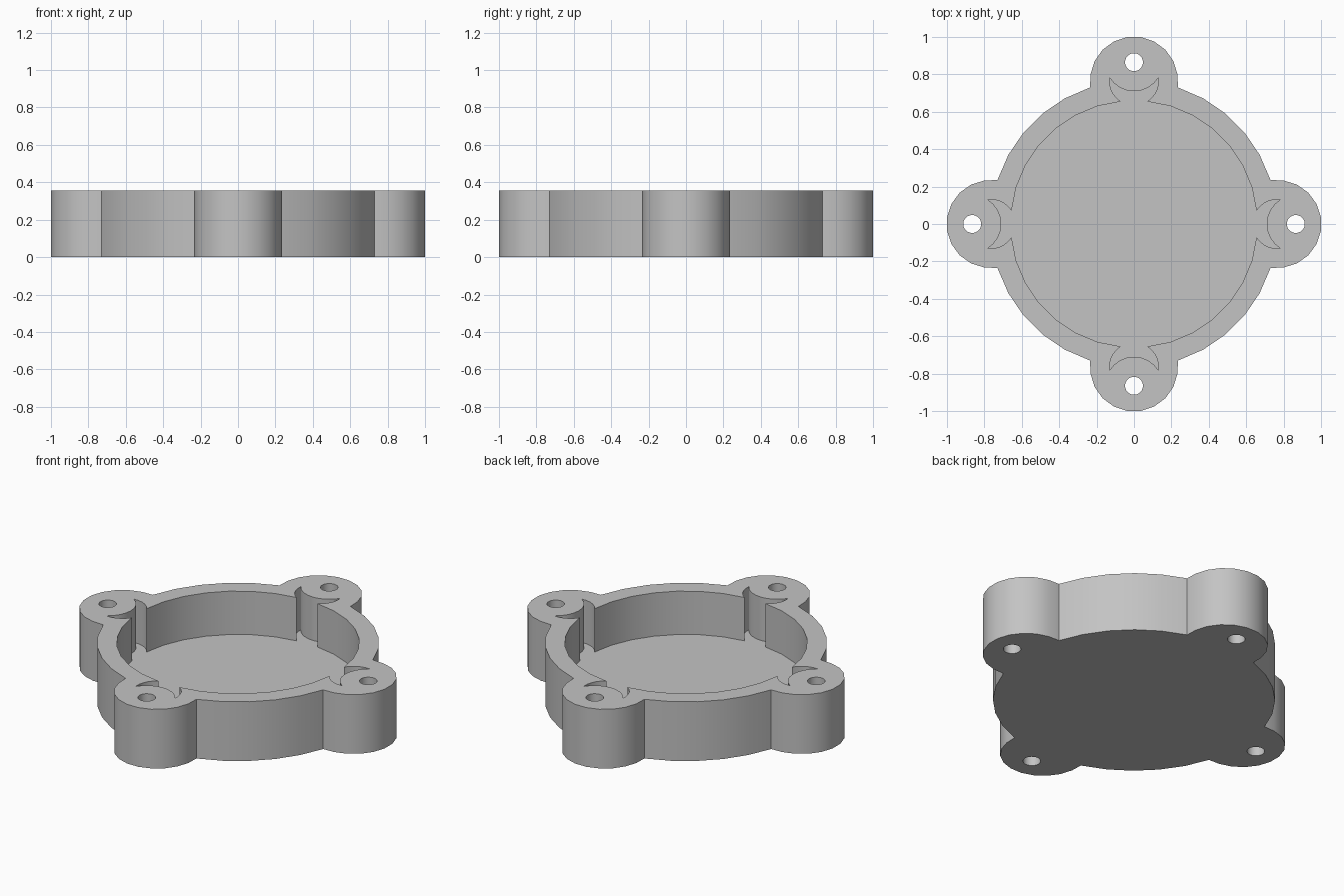
import bpy, bmesh
from math import sin, cos, radians
from mathutils import Matrix, Vector

cube = bpy.data.objects.get("Cube")
if cube:
    bpy.data.objects.remove(cube, do_unlink=True)

HEIGHT, FLOOR = 0.355, 0.095
BODY_R, CAVITY_R = 0.767, 0.66
LOBE_R, BOSS_Y, BOSS_R = 0.235, 0.865, 0.155
NOTCH_R, HOLE_R = 0.132, 0.048

grey = bpy.data.materials.new("plain grey")
grey.use_nodes = True
grey.diffuse_color = (0.55, 0.55, 0.55, 1)
grey.node_tree.nodes["Principled BSDF"].inputs["Base Color"].default_value = grey.diffuse_color


def arc(cy, r, start, end, steps):
    """Points of an arc centred on (0, cy), angles in degrees."""
    angles = [radians(start + (end - start) * i / steps) for i in range(steps + 1)]
    return [Vector((r * cos(a), cy + r * sin(a), 0)) for a in angles]


def four_times(points):
    """Repeat a quarter outline around the centre."""
    return [Matrix.Rotation(radians(90 * k), 3, "Z") @ p for k in range(4) for p in points]


def prism(name, outlines, bottom, top):
    """Extrude closed outlines into one solid object."""
    bm = bmesh.new()
    for outline in outlines:
        verts = []
        for p in outline:
            if not verts or (p - Vector((*verts[-1].co.xy, 0))).length > 0.002:
                verts.append(bm.verts.new((p.x, p.y, bottom)))
        face = bm.faces.new(verts)
        new = bmesh.ops.extrude_face_region(bm, geom=[face])["geom"]
        moved = [v for v in new if isinstance(v, bmesh.types.BMVert)]
        bmesh.ops.translate(bm, verts=moved, vec=(0, 0, top - bottom))
    bmesh.ops.recalc_face_normals(bm, faces=bm.faces)
    mesh = bpy.data.meshes.new(name)
    bm.to_mesh(mesh)
    bm.free()
    mesh.materials.append(grey)
    obj = bpy.data.objects.new(name, mesh)
    bpy.context.collection.objects.link(obj)
    return obj


# Round body with four straight-sided mounting lobes
lobe = ([Vector((LOBE_R, 0.73, 0))] + arc(BODY_R, LOBE_R, 8, 172, 9)
        + [Vector((-LOBE_R, 0.73, 0))])
housing = prism("housing", [four_times(lobe + arc(0, BODY_R, 108, 162, 5)[1:-1])], 0, HEIGHT)

# Round cavity whose wall opens into a crescent notch in front of each screw boss
notch = (arc(BODY_R, NOTCH_R, -58, 7, 5) + arc(BOSS_Y, BOSS_R, -32, -148, 8)
         + arc(BODY_R, NOTCH_R, 173, 238, 5))
pocket = prism("pocket_cutter", [four_times(notch + arc(0, CAVITY_R, 96, 174, 7)[1:-1])],
               FLOOR, HEIGHT + 0.1)

# Screw holes right through the lobes
hole = arc(BOSS_Y, HOLE_R, 0, 345, 23)
holes = prism("screw_hole_cutter",
              [[Matrix.Rotation(radians(90 * k), 3, "Z") @ p for p in hole] for k in range(4)],
              -0.1, HEIGHT + 0.1)

# Cut the pocket and holes, then keep only the finished housing
for cutter in (pocket, holes):
    cutter.hide_render = True
    mod = housing.modifiers.new(cutter.name, "BOOLEAN")
    mod.operation, mod.solver, mod.object = "DIFFERENCE", "EXACT", cutter
bpy.ops.object.select_all(action="DESELECT")
housing.select_set(True)
bpy.context.view_layer.objects.active = housing
for mod in list(housing.modifiers):
    bpy.ops.object.modifier_apply(modifier=mod.name)
for cutter in (pocket, holes):
    bpy.data.objects.remove(cutter, do_unlink=True)
bpy.ops.object.shade_smooth_by_angle(angle=radians(25))
